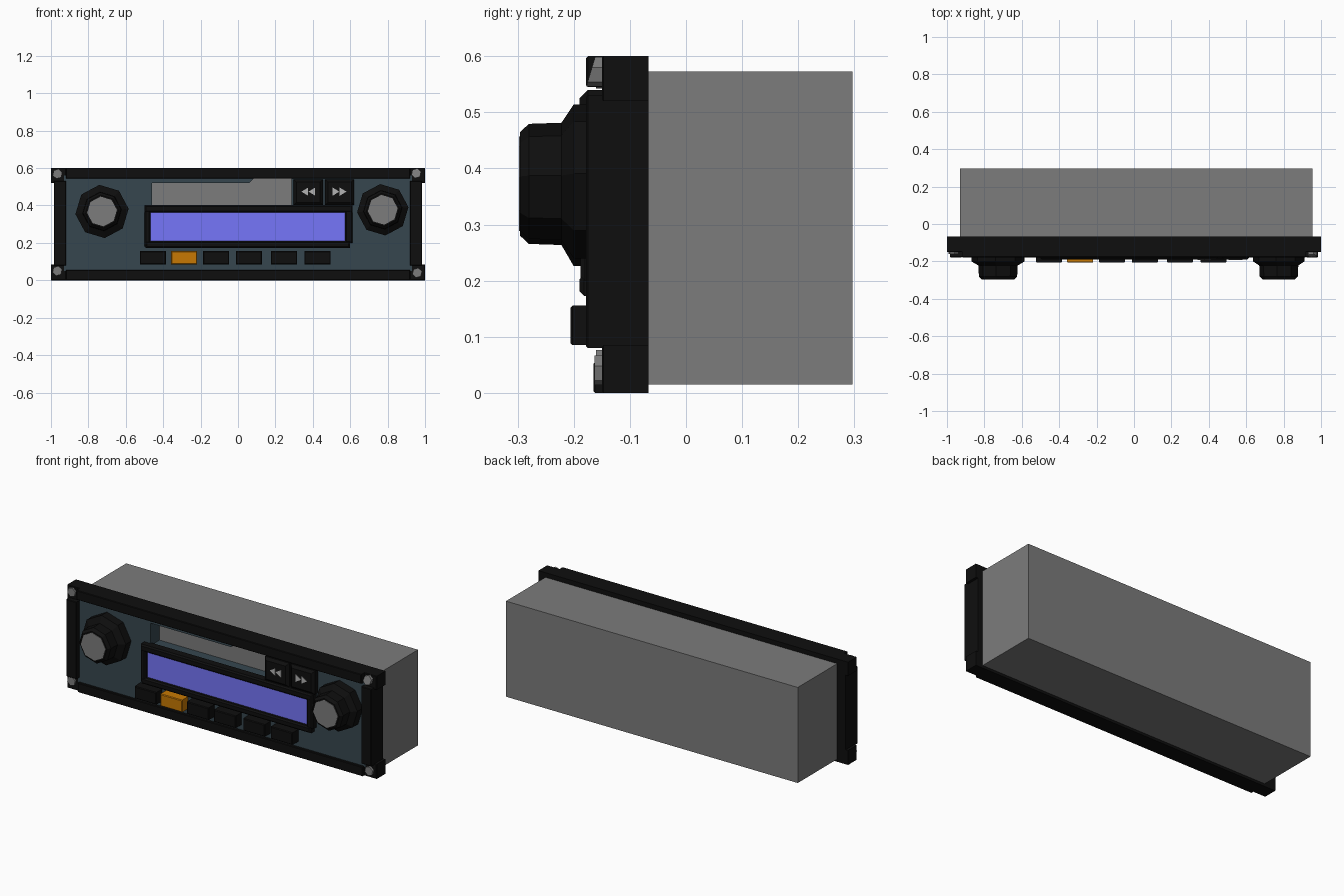
import bpy, bmesh, math

if "Cube" in bpy.data.objects:
    bpy.data.objects.remove(bpy.data.objects["Cube"])


def material(name, rgb):
    m = bpy.data.materials.new(name)
    m.diffuse_color = (*rgb, 1)
    m.use_nodes = True
    m.node_tree.nodes["Principled BSDF"].inputs["Base Color"].default_value = m.diffuse_color
    return m


BLACK = material("black", (0.0045, 0.0045, 0.0045))
GREY = material("grey", (0.20, 0.20, 0.20))
TEAL = material("teal", (0.037, 0.062, 0.078))
BLUE = material("blue", (0.18, 0.18, 0.95))
ORANGE = material("orange", (0.57, 0.19, 0.001))
ICON = material("icon", (0.45, 0.45, 0.45))


def finish(name, bm, mat):
    bmesh.ops.recalc_face_normals(bm, faces=bm.faces)
    me = bpy.data.meshes.new(name)
    bm.to_mesh(me)
    bm.free()
    ob = bpy.data.objects.new(name, me)
    bpy.context.collection.objects.link(ob)
    me.materials.append(mat)
    return ob


def box(name, x, y, z, mat=BLACK, bevel=0.0):
    """Box from (min, max) ranges; bevel chamfers only the front rim."""
    bm = bmesh.new()
    bmesh.ops.create_cube(bm, size=1)
    for v in bm.verts:
        v.co = [r[0] if c < 0 else r[1] for c, r in zip(v.co, (x, y, z))]
    if bevel:
        rim = [e for e in bm.edges if all(abs(v.co.y - y[0]) < 1e-5 for v in e.verts)]
        bmesh.ops.bevel(bm, geom=rim, offset=bevel, segments=1, affect='EDGES')
    return finish(name, bm, mat)


def prism(name, outline, y0, y1, mat):
    """Extrude an x-z outline from y0 to y1."""
    bm = bmesh.new()
    f = bm.faces.new([bm.verts.new((x, y0, z)) for x, z in outline])
    for v in bmesh.ops.extrude_face_region(bm, geom=[f])["geom"]:
        if isinstance(v, bmesh.types.BMVert):
            v.co.y = y1
    return finish(name, bm, mat)


def turned(name, cx, cz, profile, sides, phase, mat, tilt=0.0):
    """Low-poly turned part along y from (radius, y) pairs; tilt leans it back with height."""
    bm = bmesh.new()
    rings = []
    for r, y in profile:
        ring = []
        for i in range(sides):
            a = phase + math.tau * i / sides
            dz = r * math.sin(a)
            ring.append(bm.verts.new((cx + r * math.cos(a), y + tilt * dz, cz + dz)))
        rings.append(ring)
    for a, b in zip(rings, rings[1:]):
        for i in range(sides):
            j = (i + 1) % sides
            bm.faces.new((a[i], a[j], b[j], b[i]))
    bm.faces.new(rings[0])
    bm.faces.new(rings[-1])
    return finish(name, bm, mat)


BACK = -0.067

# Chassis
box("chassis", (-0.93, 0.955), (BACK, 0.297), (0.015, 0.573), GREY)

# Face plate, with the cassette slot notched in from the top edge
prism("face_plate", [(-0.93, 0.05), (0.93, 0.05), (0.93, 0.56), (0.285, 0.56), (0.285, 0.39),
                     (-0.46, 0.39), (-0.46, 0.52), (0.06, 0.52), (0.09, 0.55), (0.09, 0.56),
                     (-0.93, 0.56)], BACK, -0.15, TEAL)

# Outer frame bars
box("frame_top", (-0.92, 0.92), (-0.178, BACK), (0.545, 0.60), BLACK, 0.003)
box("frame_bottom", (-0.92, 0.92), (-0.165, BACK), (0.0, 0.055), BLACK, 0.003)
for side, s in (("left", -1), ("right", 1)):
    box("frame_" + side, tuple(sorted((s * 0.92, s * 0.985))), (-0.178, BACK),
        (0.08, 0.53), BLACK, 0.003)
    # Corner blocks
    for level, z in (("top", (0.52, 0.60)), ("bottom", (0.0, 0.085))):
        box(f"corner_{level}_{side}", tuple(sorted((s * 0.92, s * 1.0))), (-0.15, BACK),
            z, BLACK, 0.003)

# Corner screws, the upper right one leaning
for i, (x, z, y, tilt) in enumerate([(-0.965, 0.569, -0.160, 0), (0.953, 0.572, -0.170, 0.3),
                                     (-0.966, 0.05, -0.160, 0), (0.958, 0.04, -0.163, 0)]):
    turned(f"screw_{i + 1}", x, z, [(0.027, -0.14), (0.027, y)], 6, 0.3, GREY, tilt)

# Knobs: flared skirt, cap with chamfered rim, grey end disc
for side, x, z, r in (("left", -0.727, 0.368, 0.143), ("right", 0.774, 0.377, 0.138)):
    turned(f"knob_{side}", x, z, [(r, -0.14), (r, -0.20), (0.105, -0.222),
                                  (0.103, -0.28), (0.088, -0.296)], 8, 0.1, BLACK)
    turned(f"knob_disc_{side}", x, z, [(0.08, -0.29), (0.08, -0.298)], 8, 0.1, GREY)

# Display screen and surround
box("display_screen", (-0.48, 0.585), (-0.168, -0.14), (0.20, 0.375), BLUE)
box("display_rim_top", (-0.50, 0.612), (-0.19, -0.14), (0.363, 0.402), BLACK, 0.008)
box("display_rim_bottom", (-0.495, 0.60), (-0.19, -0.14), (0.173, 0.21), BLACK, 0.008)
box("display_rim_left", (-0.50, -0.467), (-0.188, -0.14), (0.18, 0.395), BLACK, 0.008)
box("display_rim_right", (0.572, 0.612), (-0.188, -0.14), (0.20, 0.395), BLACK, 0.008)

# Preset buttons
for i, x in enumerate((-0.455, -0.288, -0.117, 0.058, 0.246, 0.425)):
    box(f"preset_button_{i + 1}", (x - 0.07, x + 0.07), (-0.206, -0.14), (0.085, 0.156),
        ORANGE if i == 1 else BLACK, 0.004)

# Rewind and forward buttons with double-triangle symbols
for name, x, d in (("rewind", 0.376, -1), ("forward", 0.543, 1)):
    box(name + "_button", (x - 0.078, x + 0.078), (-0.19, -0.12), (0.402, 0.54), BLACK, 0.015)
    for k in (-1, 1):
        cx = x + k * 0.019
        prism(f"{name}_arrow_{'a' if k < 0 else 'b'}",
              [(cx - d * 0.018, 0.452), (cx - d * 0.018, 0.496), (cx + d * 0.018, 0.474)],
              -0.185, -0.192, ICON)
